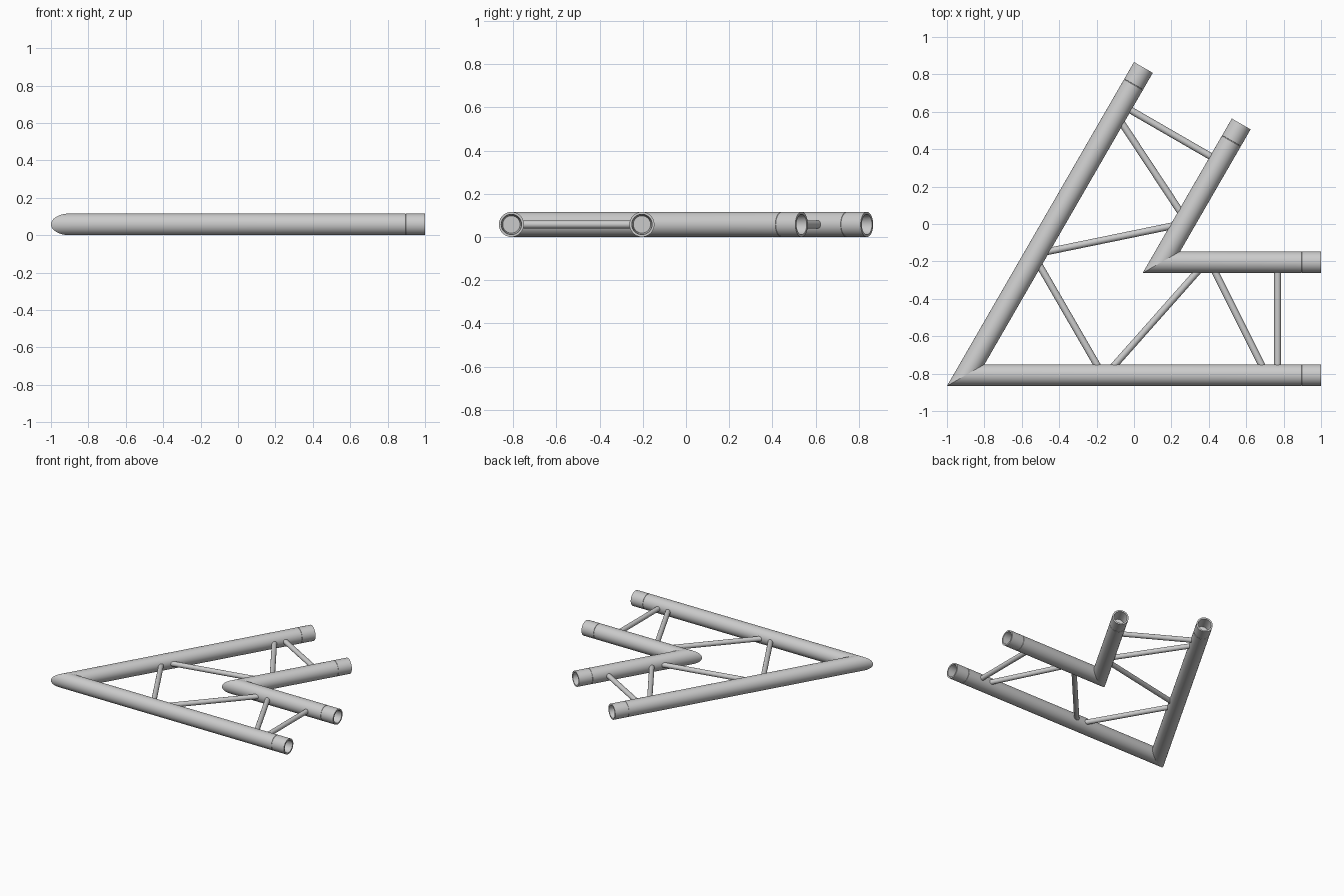
import bpy, bmesh, math
from mathutils import Matrix, Vector

if "Cube" in bpy.data.objects:
    bpy.data.objects.remove(bpy.data.objects["Cube"])

R = 0.058                      # chord radius
BR = 0.0185                    # brace radius
H = math.sqrt(3) / 2           # half depth of the 60 degree corner
SEG = 48
T30 = math.tan(math.radians(30))

# Frame on the outer corner, local X along the bisector (mirror line)
FRAME = Matrix.Translation((-1, -H, 0)) @ Matrix.Rotation(math.radians(30), 4, 'Z')


def finish(bm, name, mirror):
    """Turn a bmesh into a smooth object, mirrored over the bisector."""
    bmesh.ops.recalc_face_normals(bm, faces=bm.faces)
    for f in bm.faces:
        f.smooth = True
    for e in bm.edges:
        e.smooth = not (e.is_boundary or e.calc_face_angle(0) > math.radians(28))
    me = bpy.data.meshes.new(name)
    bm.to_mesh(me)
    bm.free()
    ob = bpy.data.objects.new(name, me)
    bpy.context.collection.objects.link(ob)
    if mirror:
        me.transform(FRAME.inverted())
        ob.matrix_world = FRAME
        mod = ob.modifiers.new("other_arm", 'MIRROR')
        mod.use_axis = (False, True, False)
        mod.use_clip = True
        mod.merge_threshold = 0.0005
    return ob


def chord(name, y):
    """Tube along X at height y: mitred at the corner, socketed at x = 1."""
    corner_x = -1 + (y + H) / T30
    # (x, radius) steps; x None means the mitre plane
    steps = [(None, R), (0.893, R), (0.894, R - 0.002), (0.896, R - 0.002),
             (0.897, R), (1.0, R), (1.0, 0.047), (0.90, 0.040)]
    bm = bmesh.new()
    rings = []
    for x, r in steps:
        ring = []
        for i in range(SEG):
            a = 2 * math.pi * i / SEG
            dy, dz = r * math.cos(a), r * math.sin(a)
            px = corner_x + dy / T30 if x is None else x
            ring.append(bm.verts.new((px, y + dy, R + dz)))
        rings.append(ring)
    for p, q in zip(rings, rings[1:]):
        for i in range(SEG):
            j = (i + 1) % SEG
            bm.faces.new((p[i], p[j], q[j], q[i]))
    # socket floor
    bm.faces.new(rings[-1])
    # keep outward orientation while the mitre end is still open
    finish(bm, name, True)


def brace(name, a, b, mirror=True):
    """Thin round bar between two plan points, ends buried in the chords."""
    a, b = Vector((*a, R)), Vector((*b, R))
    d = b - a
    ext = d.normalized() * 0.02
    bm = bmesh.new()
    mat = Matrix.Translation((a + b) / 2) @ d.to_track_quat('Z', 'Y').to_matrix().to_4x4()
    bmesh.ops.create_cone(bm, cap_ends=True, segments=24, radius1=BR, radius2=BR,
                          depth=d.length + 2 * ext.length, matrix=mat)
    finish(bm, name, mirror)


# Main chords
Y_OUT, Y_IN = -H + R, -0.204
chord("outer_chord", Y_OUT)
chord("inner_chord", Y_IN)

# Lattice braces of each arm
LO, HI = -0.75, -0.26
brace("end_brace", (0.768, LO), (0.768, HI))
brace("short_diagonal_brace", (0.68, LO), (0.435, HI))
brace("long_diagonal_brace", (-0.10, LO), (0.335, HI))

# Single brace across the corner
brace("corner_brace", (-0.20, LO), (-0.512, -0.21), mirror=False)
